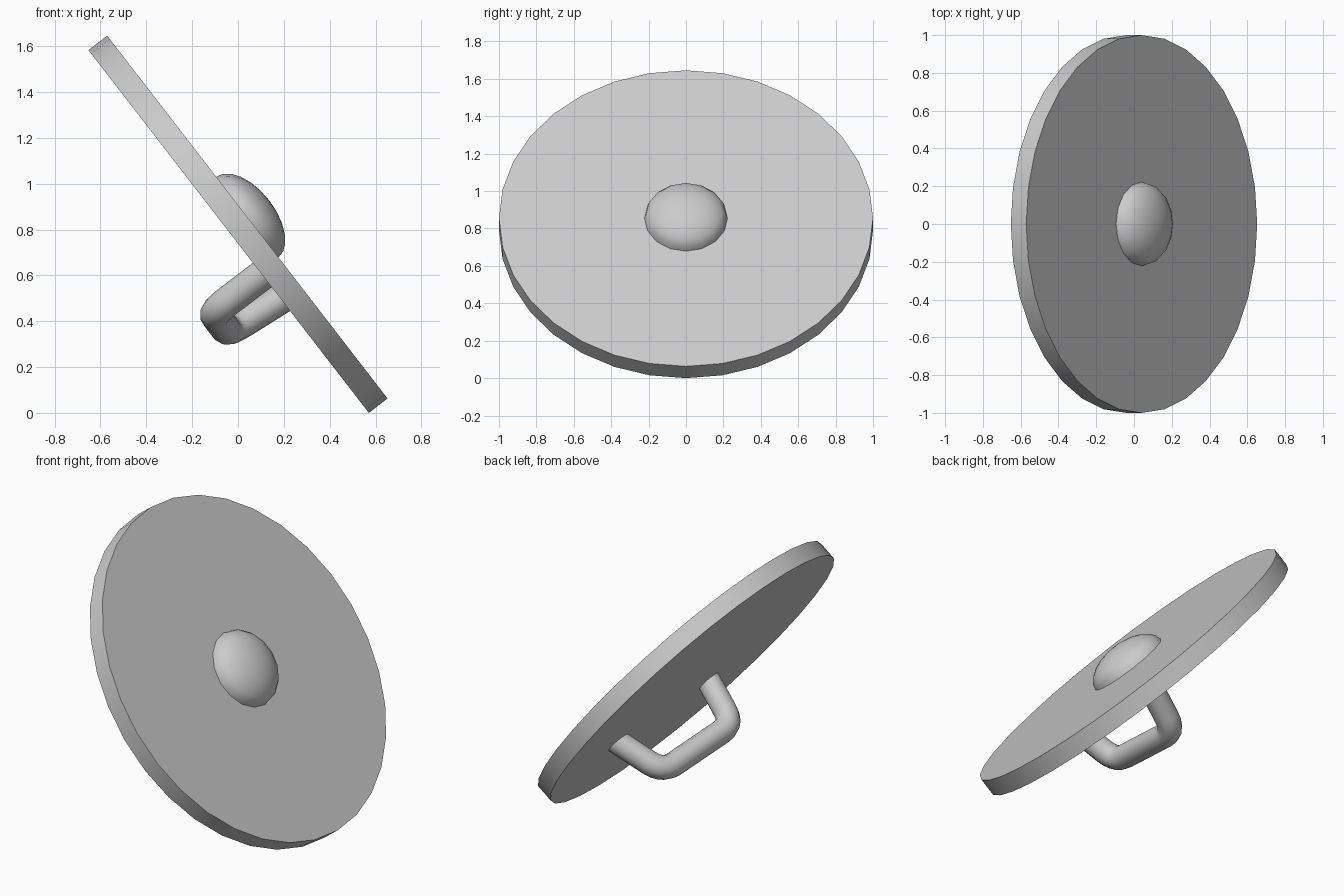
import bpy, bmesh, math
from mathutils import Matrix, Vector

if "Cube" in bpy.data.objects:
    bpy.data.objects.remove(bpy.data.objects["Cube"])

TILT = math.radians(52.3)
HALF = 0.0515                      # half thickness of the disc
FRAME = (Matrix.Translation((0, 0, math.sin(TILT) + HALF * math.cos(TILT)))
         @ Matrix.Rotation(TILT, 4, 'Y'))


def finish(obj, angle=40):
    """Place a part in the tilted frame and smooth it."""
    obj.matrix_world = FRAME
    bpy.ops.object.select_all(action='DESELECT')
    obj.select_set(True)
    bpy.context.view_layer.objects.active = obj
    if obj.type == 'CURVE':
        bpy.ops.object.convert(target='MESH')
    bpy.ops.object.shade_smooth_by_angle(angle=math.radians(angle))


def mesh_part(name, bm):
    me = bpy.data.meshes.new(name)
    bm.to_mesh(me)
    bm.free()
    obj = bpy.data.objects.new(name, me)
    bpy.context.collection.objects.link(obj)
    finish(obj)


# round plate
bm = bmesh.new()
bmesh.ops.create_cone(bm, cap_ends=True, segments=32, radius1=1, radius2=1, depth=2 * HALF)
mesh_part("disc", bm)

# flattened dome in the middle of the outer face
bm = bmesh.new()
bmesh.ops.create_uvsphere(bm, u_segments=16, v_segments=12, radius=1)
bmesh.ops.bisect_plane(bm, geom=bm.verts[:] + bm.edges[:] + bm.faces[:], dist=1e-4,
                       plane_co=(0, 0, 0), plane_no=(0, 0, 1), clear_inner=True)
bmesh.ops.scale(bm, vec=(0.222, 0.222, 0.12), verts=bm.verts)
bmesh.ops.translate(bm, vec=(0, 0, HALF), verts=bm.verts)
mesh_part("dome", bm)

# bent tube handle on the inner face: two splayed legs and a bar with rounded corners
deep = -HALF - 0.27
corners = [Vector(p) for p in ((0.24, -0.375, -0.02), (0.238, -0.28, deep),
                               (0.345, 0.28, deep), (0.375, 0.375, -0.02))]
path = [corners[0]]
for a, b, c in zip(corners, corners[1:], corners[2:]):
    p = b + (a - b).normalized() * 0.09
    q = b + (c - b).normalized() * 0.09
    for i in range(6):
        t = i / 5
        path.append(p * (1 - t) ** 2 + b * 2 * t * (1 - t) + q * t * t)
path.append(corners[3])

cu = bpy.data.curves.new("handle", 'CURVE')
cu.dimensions = '3D'
cu.bevel_depth = 0.067
cu.bevel_resolution = 4
cu.use_fill_caps = True
sp = cu.splines.new('POLY')
sp.points.add(len(path) - 1)
for pt, co in zip(sp.points, path):
    pt.co = (*co, 1)
handle = bpy.data.objects.new("handle", cu)
bpy.context.collection.objects.link(handle)
finish(handle, 50)
